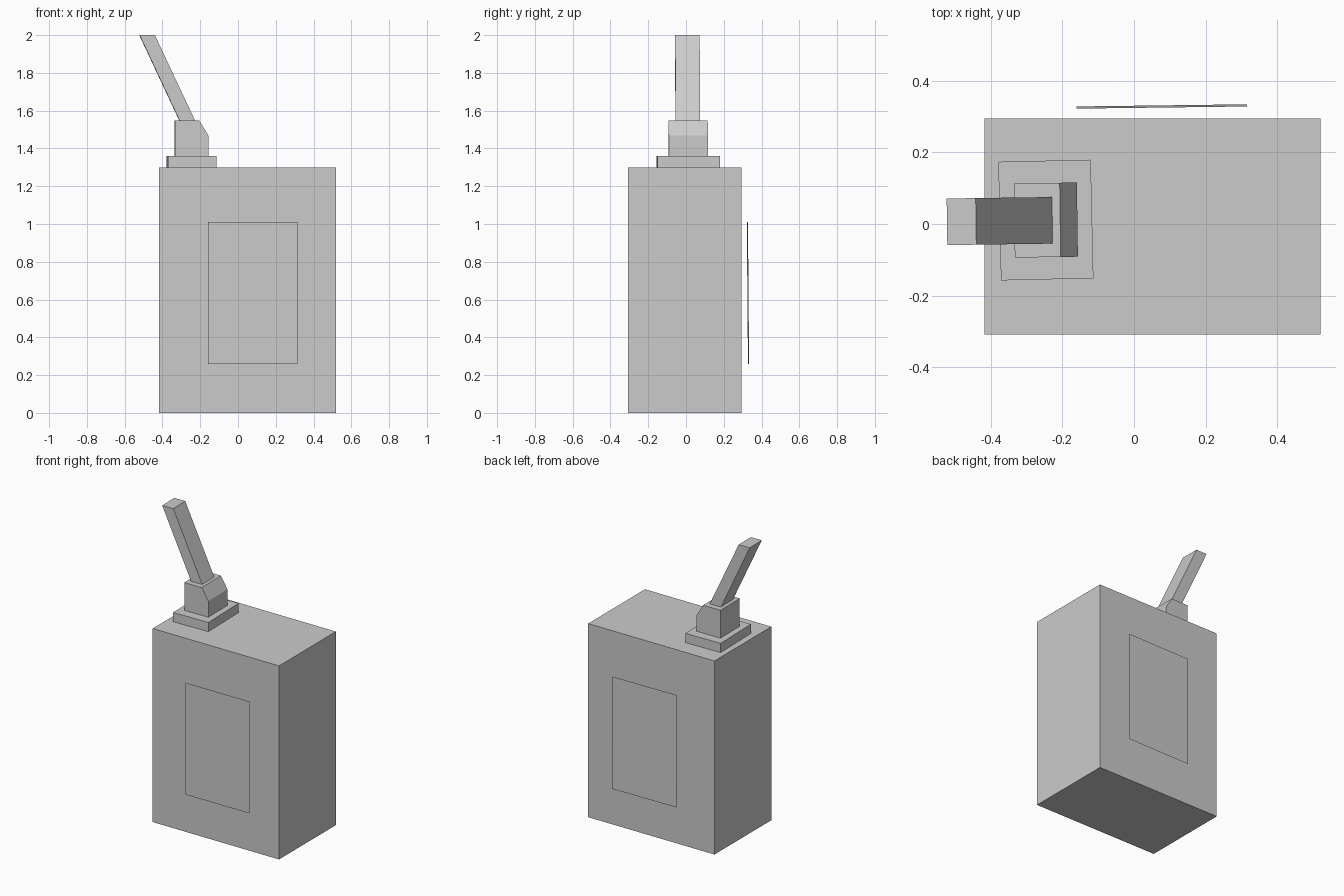
import bpy, bmesh
from math import radians
from mathutils import Matrix, Vector

if "Cube" in bpy.data.objects:
    bpy.data.objects.remove(bpy.data.objects["Cube"])


def make_object(name, bm):
    mesh = bpy.data.meshes.new(name)
    bm.to_mesh(mesh)
    bm.free()
    obj = bpy.data.objects.new(name, mesh)
    bpy.context.collection.objects.link(obj)
    return obj


def prism(name, profile, depth, shift=(0, 0, 0), turn=0.0):
    """Extrude an XZ profile along Y, centred, then turn about Z and move."""
    bm = bmesh.new()
    face = bm.faces.new([bm.verts.new((x, -depth / 2, z)) for x, z in profile])
    new = bmesh.ops.extrude_face_region(bm, geom=[face])["geom"]
    verts = [g for g in new if isinstance(g, bmesh.types.BMVert)]
    bmesh.ops.translate(bm, verts=verts, vec=(0, depth, 0))
    bmesh.ops.recalc_face_normals(bm, faces=bm.faces)
    bm.transform(Matrix.Translation(shift) @ Matrix.Rotation(radians(turn), 4, "Z"))
    return make_object(name, bm)


def rect(x0, x1, z0, z1):
    return [(x0, z0), (x1, z0), (x1, z1), (x0, z1)]


def panel(name, points):
    bm = bmesh.new()
    bm.faces.new([bm.verts.new(p) for p in points])
    return make_object(name, bm)


# Main case
prism("body", rect(-0.417, 0.52, 0, 1.298), 0.602, (0, -0.007, 0))

# Stepped antenna mount, turned slightly
mount = (-0.246, 0.011, 0)
prism("mount_base", rect(-0.129, 0.129, 1.298, 1.36), 0.331, mount, 1.3)
prism("mount_block", [(-0.088, 1.36), (0.088, 1.36), (0.088, 1.468),
                      (0.04, 1.547), (-0.088, 1.547)], 0.207, mount, 0.8)

# Leaning antenna bar
prism("antenna", [(-0.064, 1.547), (0.018, 1.547), (-0.195, 2.0), (-0.276, 2.0)],
      0.13, (-0.246, 0.01, 0), 0.8)

# Thin label panels floating off the front and back
panel("front_panel", [(-0.16, -0.326, 0.26), (0.315, -0.326, 0.26),
                      (0.315, -0.326, 1.01), (-0.16, -0.326, 1.01)])
panel("back_panel", [(0.315, 0.334, 0.26), (-0.16, 0.328, 0.26),
                     (-0.16, 0.322, 1.01), (0.315, 0.328, 1.01)])
